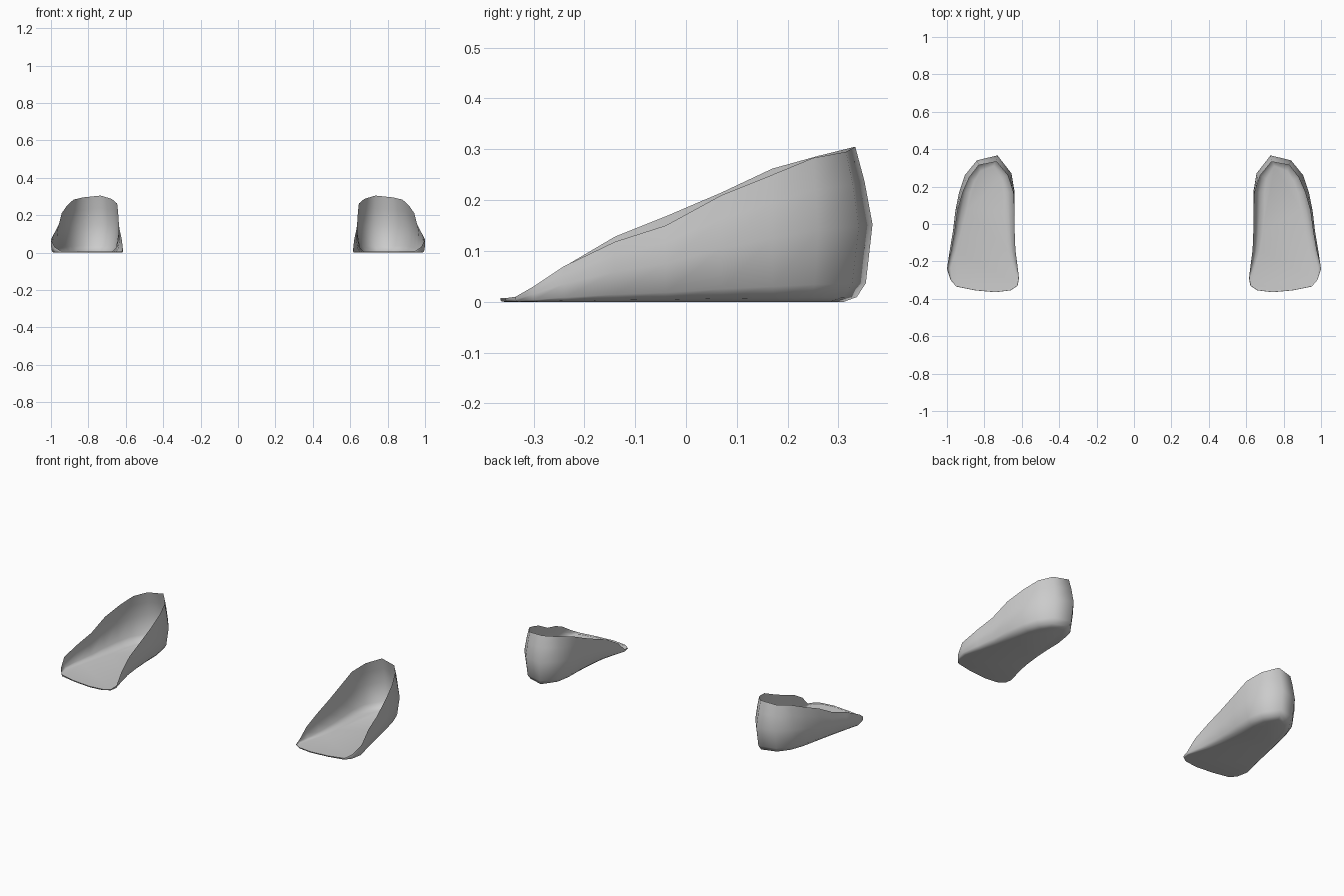
import bpy, bmesh

if "Cube" in bpy.data.objects:
    bpy.data.objects.remove(bpy.data.objects["Cube"])

grey = bpy.data.materials.new("plain grey")
grey.diffuse_color = (0.6, 0.6, 0.6, 1)
grey.use_nodes = True
grey.node_tree.nodes["Principled BSDF"].inputs["Base Color"].default_value = grey.diffuse_color

# Right shell outline seen from above: x, y, rim height, rim lean x, rim lean y
OUTLINE = [
    (0.74, -0.365, 0.007, 0, 0), (0.85, -0.355, 0.007, 0, 0),
    (0.95, -0.335, 0.010, 0, 0), (0.98, -0.30, 0.030, 0, 0),
    (1.00, -0.24, 0.070, 0, 0), (0.985, -0.14, 0.118, -0.01, 0),
    (0.968, -0.04, 0.150, -0.01, 0), (0.955, 0.07, 0.210, -0.012, 0),
    (0.935, 0.17, 0.250, -0.02, 0), (0.905, 0.26, 0.283, -0.025, -0.01),
    (0.84, 0.34, 0.295, -0.01, -0.025), (0.73, 0.367, 0.305, 0.005, -0.034),
    (0.655, 0.27, 0.287, 0.02, -0.01), (0.638, 0.17, 0.262, 0.008, 0),
    (0.638, 0.07, 0.215, 0.003, 0), (0.638, -0.04, 0.168, 0, 0),
    (0.634, -0.14, 0.128, 0, 0), (0.622, -0.23, 0.075, 0, 0),
    (0.615, -0.29, 0.015, 0, 0), (0.622, -0.33, 0.007, 0, 0),
    (0.66, -0.355, 0.007, 0, 0),
]
# Wall profile: height fraction, inset toward the middle line
WALL = [(0.0, 0.060), (0.03, 0.033), (0.12, 0.014), (0.50, 0.0), (0.78, None), (1.0, None)]


def build_shell(name, side):
    bm = bmesh.new()
    rings = []
    for f, inset in WALL:
        ring = []
        for x, y, h, lx, ly in OUTLINE:
            deep = min(1.0, h / 0.2)
            if inset is None:                       # upper wall leans to the rim
                k = ((f - 0.5) / 0.5) ** 1.3
                px, py = x + lx * k, y + ly * k
            else:                                   # lower wall rounds into the sole
                k = inset * max(deep, 0.12)
                cx, cy = 0.79, max(-0.2, min(0.2, y))
                dx, dy = cx - x, cy - y
                d = (dx * dx + dy * dy) ** 0.5
                px, py = x + dx / d * k, y + dy / d * k
            ring.append(bm.verts.new((side * px, py, h * f)))
        rings.append(ring)
    n = len(OUTLINE)
    for a, b in zip(rings, rings[1:]):
        for i in range(n):
            j = (i + 1) % n
            bm.faces.new((a[i], a[j], b[j], b[i]))
    bm.faces.new(rings[0][::-1])                    # sole
    bmesh.ops.recalc_face_normals(bm, faces=bm.faces[:])
    if min(bm.faces, key=lambda p: p.calc_center_median().z).normal.z > 0:
        bmesh.ops.reverse_faces(bm, faces=bm.faces[:])
    for face in bm.faces:
        face.smooth = True
    mesh = bpy.data.meshes.new(name)
    bm.to_mesh(mesh)
    bm.free()
    mesh.materials.append(grey)
    ob = bpy.data.objects.new(name, mesh)
    bpy.context.collection.objects.link(ob)


# Mirrored pair of open heel-cup shells
build_shell("right_foot_shell", 1)
build_shell("left_foot_shell", -1)
